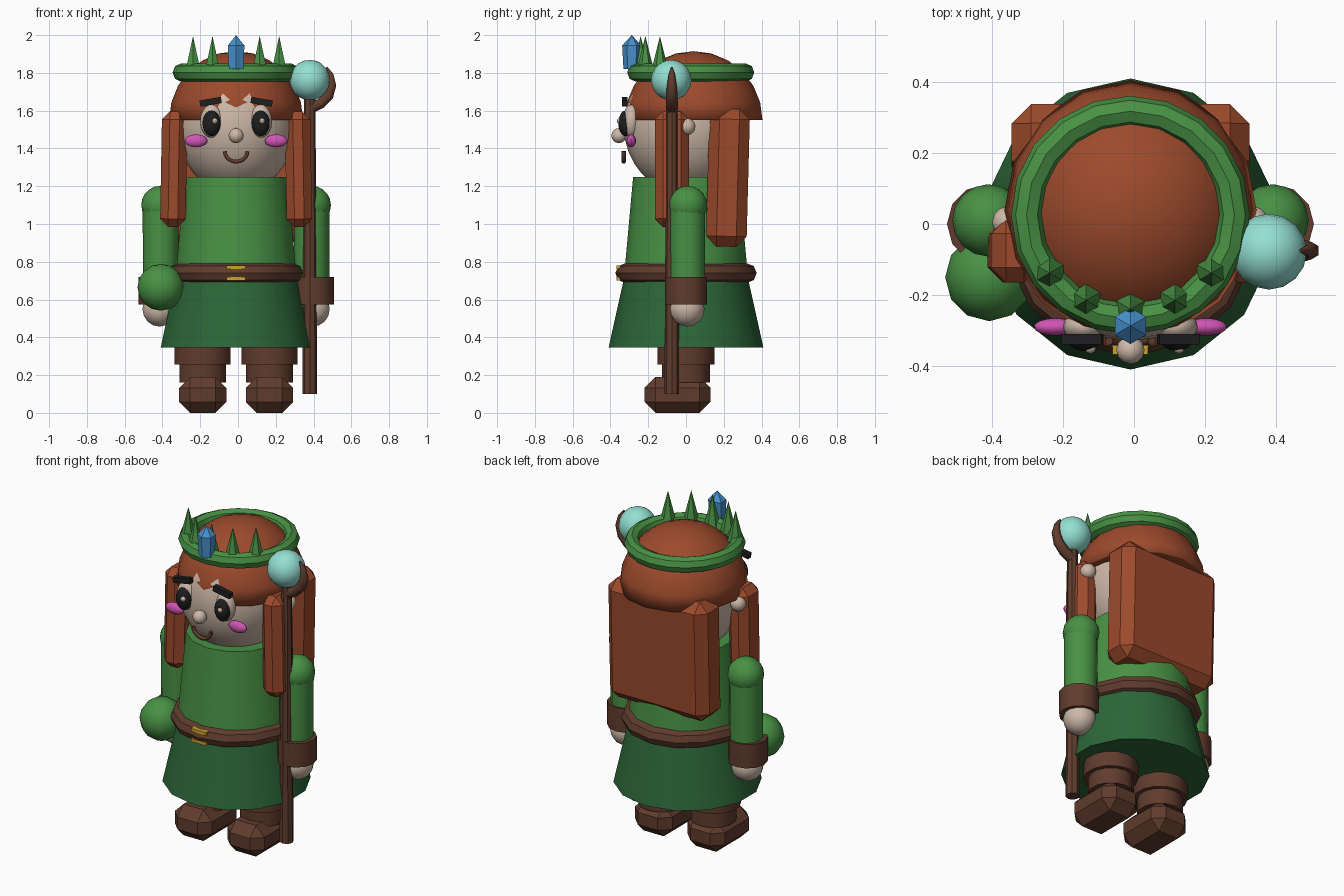
import bpy, math
from mathutils import Vector

if "Cube" in bpy.data.objects:
    bpy.data.objects.remove(bpy.data.objects["Cube"])

OX = -0.01  # whole figure sits slightly left because of the staff


def material(name, r, g, b):
    m = bpy.data.materials.new(name)
    lin = [((c / 255 + 0.055) / 1.055) ** 2.4 for c in (r, g, b)]
    m.diffuse_color = (*lin, 1)
    m.use_nodes = True
    m.node_tree.nodes["Principled BSDF"].inputs["Base Color"].default_value = m.diffuse_color
    return m


SKIN = material("skin", 205, 184, 168)
HAIR = material("hair_red", 156, 74, 44)
GREEN = material("leaf_green", 72, 145, 68)
DARK = material("dark_green", 44, 102, 56)
BROWN = material("leather_brown", 96, 60, 45)
GOLD = material("gold", 205, 165, 45)
BLACK = material("black", 30, 30, 32)
BLUE = material("crystal_blue", 72, 145, 205)
TEAL = material("orb_teal", 148, 224, 212)
PINK = material("cheek_pink", 208, 84, 180)


def finish(name, mat, smooth=True):
    ob = bpy.context.object
    ob.name = name
    ob.location.x += OX
    ob.data.materials.append(mat)
    if smooth:
        bpy.ops.object.shade_smooth_by_angle(angle=math.radians(35))
    return ob


def ball(name, mat, loc, r, seg=16, rings=10):
    bpy.ops.mesh.primitive_uv_sphere_add(segments=seg, ring_count=rings, radius=1, location=loc)
    bpy.context.object.scale = r if isinstance(r, tuple) else (r, r, r)
    bpy.ops.object.transform_apply(location=False, rotation=False)
    return finish(name, mat)


def cone(name, mat, x, y, z0, z1, r0, r1, sides=14, smooth=True):
    bpy.ops.mesh.primitive_cone_add(vertices=sides, radius1=r0, radius2=r1, depth=z1 - z0,
                                    location=(x, y, (z0 + z1) / 2))
    return finish(name, mat, smooth)


def block(name, mat, loc, size, bevel=0, rot=(0, 0, 0)):
    bpy.ops.mesh.primitive_cube_add(size=1, location=loc)
    bpy.context.object.scale = size
    bpy.ops.object.transform_apply(location=False, rotation=False)
    bpy.context.object.rotation_euler = rot
    ob = finish(name, mat, False)
    if bevel:
        b = ob.modifiers.new("bevel", 'BEVEL')
        b.width, b.segments = bevel, 1
    return ob


def ring(name, mat, loc, major, minor, seg, mseg, scale=(1, 1, 1)):
    bpy.ops.mesh.primitive_torus_add(location=loc, major_radius=major, minor_radius=minor,
                                     major_segments=seg, minor_segments=mseg,
                                     rotation=(0, 0, math.pi / 2))
    bpy.ops.object.transform_apply(location=False)
    bpy.context.object.scale = scale
    bpy.ops.object.transform_apply(location=False)
    return finish(name, mat)


def tube(name, mat, points, radius, taper=None):
    cu = bpy.data.curves.new(name, 'CURVE')
    cu.dimensions = '3D'
    cu.bevel_depth, cu.bevel_resolution, cu.use_fill_caps = radius, 1, True
    sp = cu.splines.new('POLY')
    sp.points.add(len(points) - 1)
    for i, p in enumerate(points):
        sp.points[i].co = (*p, 1)
        sp.points[i].radius = taper[i] if taper else 1
    ob = bpy.data.objects.new(name, cu)
    bpy.context.collection.objects.link(ob)
    ob.location.x = OX
    cu.materials.append(mat)


# Clothes
cone("skirt", DARK, 0, 0, 0.345, 0.74, 0.41, 0.322)
cone("tunic", GREEN, 0, 0, 0.72, 1.25, 0.328, 0.28)
ring("belt", BROWN, (0, 0, 0.74), 0.322, 0.052, 14, 8, (0.97, 1, 1))
for z in (0.71, 0.772):
    block("buckle_bar", GOLD, (0, -0.352, z), (0.10, 0.03, 0.018))

# Head and hair
ball("head", SKIN, (0, 0, 1.52), (0.315, 0.33, 0.36), 24, 16)
cap = ball("hair_cap", HAIR, (0, 0.04, 1.55), (0.355, 0.365, 0.365), 16, 12)
for v in cap.data.vertices:  # flatten the lower half into a closed dome
    v.co.z = max(v.co.z, 0)
block("back_hair", HAIR, (0, 0.222, 1.245), (0.67, 0.215, 0.73), 0.055, (math.radians(-1.5), 0, 0))

# Face centre
ball("nose", SKIN, (0, -0.355, 1.468), 0.04, 12, 8)
arc = [math.radians(180 + 18 * i) for i in range(11)]
tube("mouth", BROWN, [(0.06 * math.cos(a), -0.33, 1.385 + 0.055 * math.sin(a)) for a in arc], 0.012)

# Mirrored parts
for s, side in ((-1, "left"), (1, "right")):
    ball(side + "_ear", SKIN, (s * 0.345, 0.005, 1.515), 0.045, 12, 8)
    ball(side + "_eye", SKIN, (s * 0.13, -0.29, 1.545), (0.06, 0.045, 0.088))
    ball(side + "_pupil", BLACK, (s * 0.13, -0.32, 1.533), (0.048, 0.038, 0.068))
    ball(side + "_eye_glint", SKIN, (s * 0.125 + 0.012, -0.35, 1.545), 0.016, 8, 6)
    block(side + "_eyebrow", BLACK, (s * 0.135, -0.325, 1.647), (0.115, 0.03, 0.033), 0,
          (0, s * math.radians(10), 0))
    ball(side + "_cheek", PINK, (s * 0.212, -0.29, 1.44), (0.06, 0.025, 0.034))
    block(side + "_hair_lock", HAIR, (s * 0.33, -0.075, 1.29), (0.135, 0.18, 0.61), 0.042,
          (0, s * math.radians(-1), 0))
    # Arms
    ball(side + "_shoulder", GREEN, (s * 0.4, 0.01, 1.1), 0.102)
    cone(side + "_sleeve", GREEN, s * 0.4, 0.007, 0.7, 1.1, 0.093, 0.095, 12)
    cone(side + "_cuff", BROWN, s * 0.405, 0, 0.575, 0.72, 0.112, 0.112, 12)
    ball(side + "_hand", SKIN, (s * 0.405, 0.005, 0.55), 0.093, 14, 8)
    # Boots
    cone(side + "_boot_top", BROWN, s * 0.177, 0, 0.255, 0.36, 0.152, 0.152, 14)
    cone(side + "_boot_shaft", BROWN, s * 0.177, 0, 0.16, 0.26, 0.127, 0.127, 14)
    block(side + "_foot", BROWN, (s * 0.177, -0.045, 0.095), (0.25, 0.35, 0.19), 0.058)

# Round pouch beside the left hand
ball("pouch", GREEN, (-0.398, -0.15, 0.665), 0.124, 12, 8)

# Crown with leaf spikes and a crystal
ring("crown_band", GREEN, (0, 0.025, 1.802), 0.29, 0.043, 20, 8, (1.01, 1.01, 1.1))
for x, y in ((-0.228, -0.138), (-0.125, -0.215), (0, -0.24), (0.125, -0.215), (0.228, -0.138)):
    cone("crown_spike", GREEN, x, y, 1.81, 1.995, 0.046, 0, 6, False)
cone("crystal_body", BLUE, 0, -0.287, 1.82, 1.945, 0.044, 0.051, 6, False)
cone("crystal_tip", BLUE, 0, -0.287, 1.945, 2.0, 0.051, 0, 6, False)

# Staff with hook and glowing orb
cone("staff", BROWN, 0.39, -0.075, 0.1, 1.68, 0.039, 0.03, 8)
hook = [(0.39, 1.61), (0.45, 1.64), (0.49, 1.68), (0.508, 1.735), (0.5, 1.79), (0.48, 1.83)]
tube("staff_hook", BROWN, [(x, -0.075, z) for x, z in hook], 0.032, [1, 1, 0.95, 0.8, 0.55, 0.15])
ball("staff_orb", TEAL, (0.39, -0.078, 1.762), 0.107, 16, 10)
